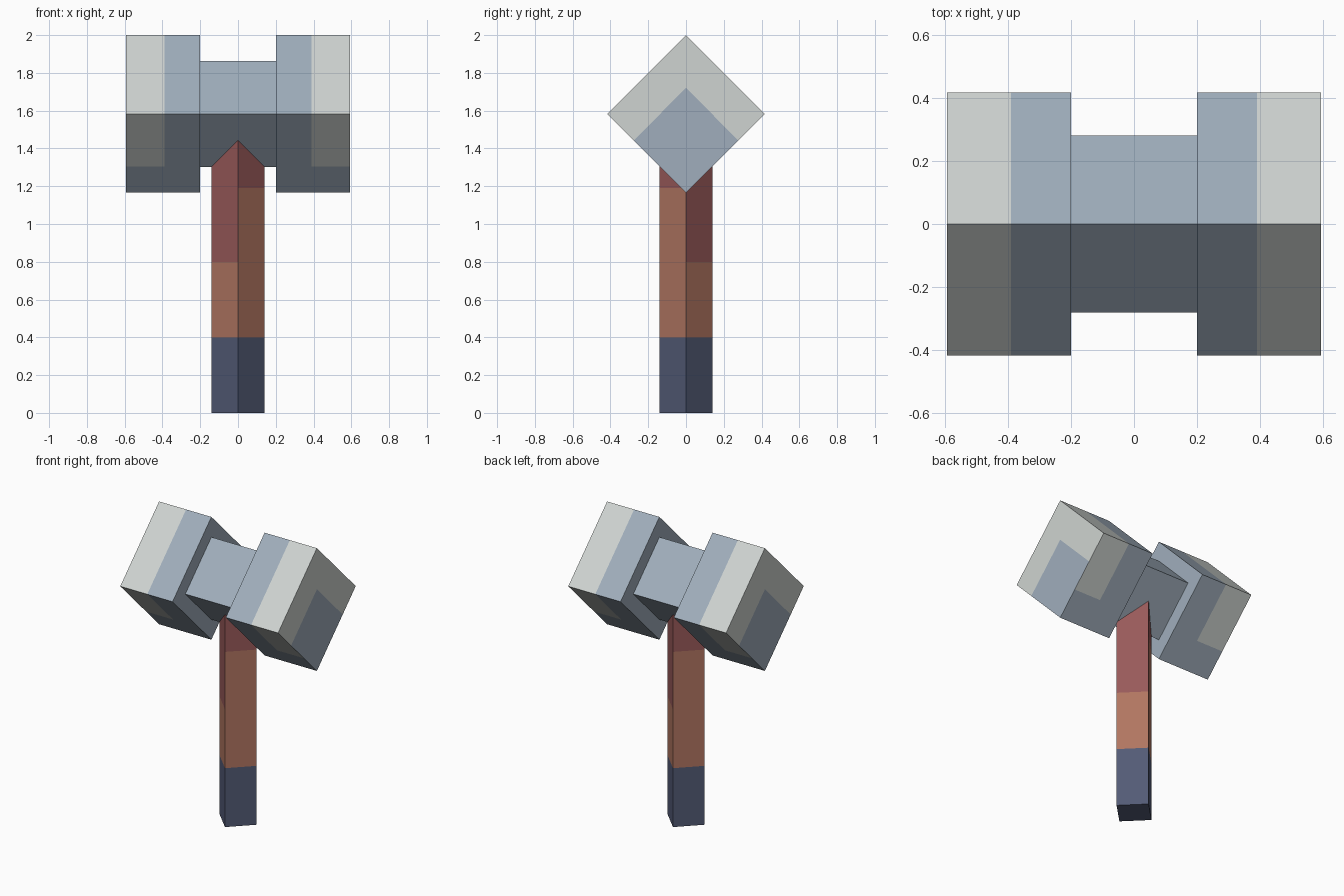
import bpy
import bmesh
from mathutils import Vector

if "Cube" in bpy.data.objects:
    bpy.data.objects.remove(bpy.data.objects["Cube"])


def material(name, rgb):
    """Flat material from an 8-bit sRGB colour."""
    lin = [((c / 255 + 0.055) / 1.055) ** 2.4 for c in rgb] + [1.0]
    m = bpy.data.materials.new(name)
    m.use_nodes = True
    m.diffuse_color = lin
    bsdf = next(n for n in m.node_tree.nodes if n.type == 'BSDF_PRINCIPLED')
    bsdf.inputs["Base Color"].default_value = lin
    return m


STEEL = material("blue_grey_steel", (160, 174, 188))
BRIGHT = material("pale_worn_steel", (207, 212, 209))
WOOD = material("brown_wood", (177, 118, 97))
RED = material("red_wrap", (153, 90, 90))
NAVY = material("navy_grip", (83, 91, 118))

HEAD_Z = 1.583      # centre line of the head
HEAD_R = 0.417      # half diagonal of the striking blocks
NECK_R = 0.28       # half diagonal of the neck
HANDLE_R = 0.14     # half diagonal of the handle


def diamond_prism(start, end, u, v, r):
    """Square prism standing on its corner, between two points."""
    bm = bmesh.new()
    u, v = Vector(u) * r, Vector(v) * r
    rings = [[bm.verts.new(Vector(p) + d) for d in (u, v, -u, -v)]
             for p in (start, end)]
    for ring in rings:
        bm.faces.new(ring)
    for i in range(4):
        j = (i + 1) % 4
        bm.faces.new((rings[0][i], rings[0][j], rings[1][j], rings[1][i]))
    bmesh.ops.recalc_face_normals(bm, faces=bm.faces)
    bm.normal_update()
    return bm


def cut(bm, chosen, co, no):
    """Split only the chosen faces along a plane."""
    faces = [f for f in bm.faces if chosen(f)]
    edges = {e for f in faces for e in f.edges}
    verts = {v for f in faces for v in f.verts}
    bmesh.ops.bisect_plane(bm, geom=[*verts, *edges, *faces], dist=1e-5,
                           plane_co=co, plane_no=no)
    bm.normal_update()


def finish(bm, name, mats, rule=lambda f: 0):
    for f in bm.faces:
        f.material_index = rule(f)
    me = bpy.data.meshes.new(name)
    bm.to_mesh(me)
    bm.free()
    for m in mats:
        me.materials.append(m)
    ob = bpy.data.objects.new(name, me)
    bpy.context.collection.objects.link(ob)
    return ob


# Handle: navy grip, wooden shaft, red wrap reaching lower on two faces
def wrap_height(f):
    return 0.8 if f.normal.x * f.normal.y > 0 else 1.19


def is_side(f):
    return abs(f.normal.z) < 0.5


def handle_rule(f):
    z = f.calc_center_median().z
    if z < 0.4:
        return 0
    return 1 if is_side(f) and z < wrap_height(f) else 2


bm = diamond_prism((0, 0, 0), (0, 0, 1.45), (1, 0, 0), (0, 1, 0), HANDLE_R)
cut(bm, is_side, (0, 0, 0.4), (0, 0, 1))
for h in (0.8, 1.19):
    cut(bm, lambda f: is_side(f) and wrap_height(f) == h, (0, 0, h), (0, 0, 1))
finish(bm, "handle", [NAVY, WOOD, RED], handle_rule)

# Neck joining the two striking blocks
bm = diamond_prism((-0.2, 0, HEAD_Z), (0.2, 0, HEAD_Z),
                   (0, 1, 0), (0, 0, 1), NECK_R)
finish(bm, "head_neck", [STEEL])

# Striking blocks: pale outer band, and a steel square low on each end
BAND_X, BAND_Z, PATCH_TOP = 0.39, 1.305, 1.72

for side, label in ((1, "left"), (-1, "right")):
    def is_end(f):
        return f.normal.x * side > 0.5

    def is_wall(f):
        return abs(f.normal.x) < 0.5

    def is_outer_low(f):
        return (is_wall(f) and f.normal.z < 0
                and abs(f.calc_center_median().x) > BAND_X)

    def block_rule(f):
        c = f.calc_center_median()
        if is_end(f):
            return 0 if abs(c.y) + c.z < PATCH_TOP else 1
        if is_wall(f):
            return 1 if abs(c.x) > BAND_X and c.z > BAND_Z else 0
        return 0

    bm = diamond_prism((side * 0.2, 0, HEAD_Z), (side * 0.593, 0, HEAD_Z),
                       (0, 1, 0), (0, 0, 1), HEAD_R)
    cut(bm, is_wall, (side * BAND_X, 0, 0), (1, 0, 0))
    cut(bm, is_outer_low, (0, 0, BAND_Z), (0, 0, 1))
    for s in (1, -1):
        cut(bm, is_end, (0, 0, PATCH_TOP), (0, s, 1))
    finish(bm, "striking_block_" + label, [STEEL, BRIGHT], block_rule)
